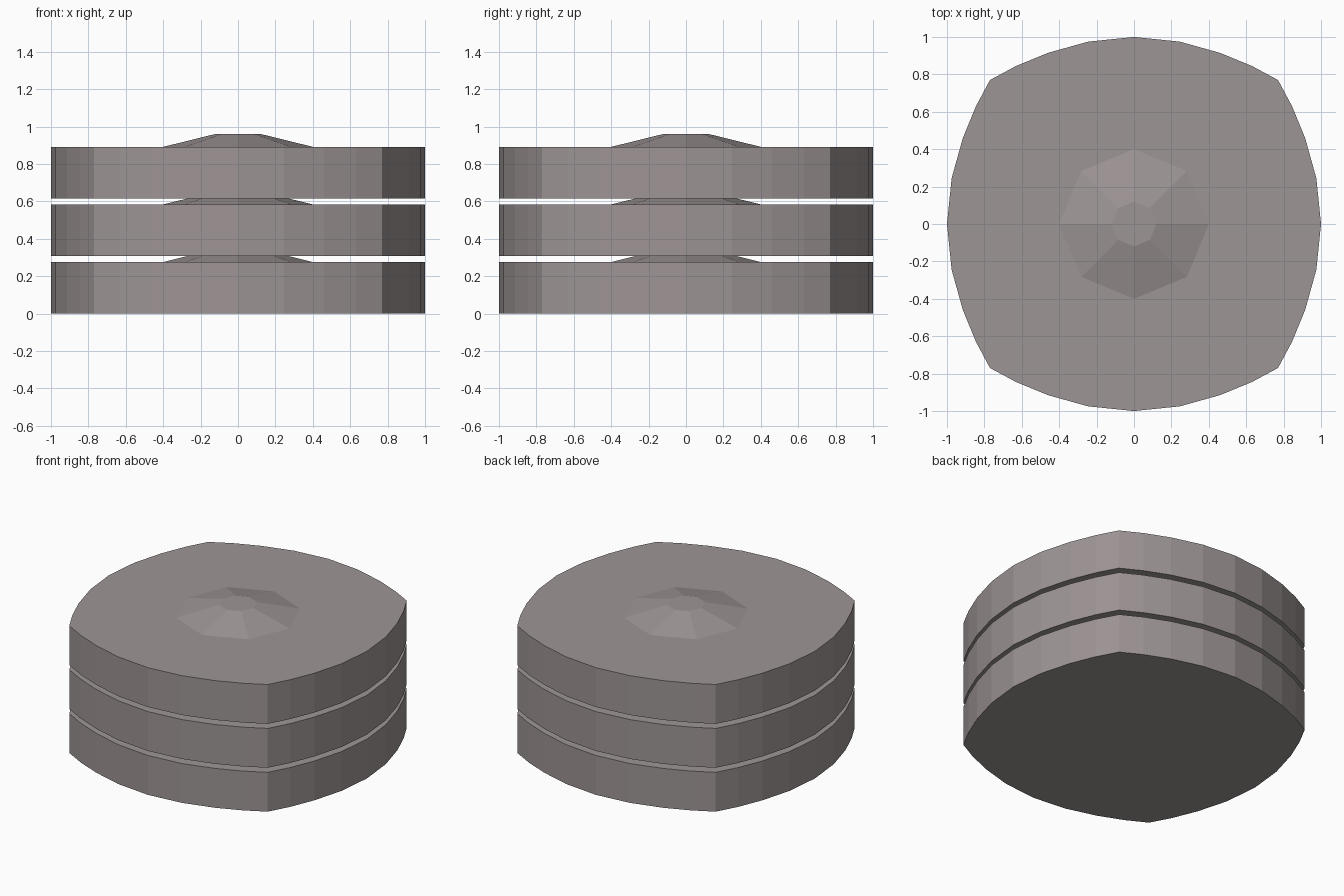
import bpy, bmesh, math

if "Cube" in bpy.data.objects:
    bpy.data.objects.remove(bpy.data.objects["Cube"])

mat = bpy.data.materials.new("warm_grey")
mat.diffuse_color = (0.34, 0.30, 0.30, 1)
mat.use_nodes = True
mat.node_tree.nodes["Principled BSDF"].inputs["Base Color"].default_value = mat.diffuse_color

SLAB_H, BOSS_H, STEP = 0.276, 0.069, 0.308

# Rounded-square outline: half of one bulged side, mirrored, then turned four times
half = [(0.77, 0.77), (0.63, 0.845), (0.46, 0.915), (0.245, 0.975)]
side = half + [(0, 1)] + [(-x, y) for x, y in half[:0:-1]]
outline = []
for k in range(4):
    for x, y in side:
        for _ in range(k):
            x, y = -y, x
        outline.append((x, y))


def octagon(r):
    return [(r * math.cos(i * math.pi / 4), r * math.sin(i * math.pi / 4)) for i in range(8)]


def frustum(name, lower, upper, z0, z1):
    """Closed solid between two outlines with equal point counts."""
    bm = bmesh.new()
    a = [bm.verts.new((x, y, z0)) for x, y in lower]
    b = [bm.verts.new((x, y, z1)) for x, y in upper]
    n = len(a)
    bm.faces.new(a[::-1])
    bm.faces.new(b)
    for i in range(n):
        j = (i + 1) % n
        bm.faces.new((a[i], a[j], b[j], b[i]))
    mesh = bpy.data.meshes.new(name)
    bm.to_mesh(mesh)
    bm.free()
    mesh.materials.append(mat)
    ob = bpy.data.objects.new(name, mesh)
    bpy.context.collection.objects.link(ob)
    return ob


# Three stacked slabs, each with a low faceted boss that spaces the next one
for level, label in enumerate(("bottom", "middle", "top")):
    z = level * STEP
    frustum(label + "_slab", outline, outline, z, z + SLAB_H)
    frustum(label + "_boss", octagon(0.4), octagon(0.12), z + SLAB_H, z + SLAB_H + BOSS_H)
